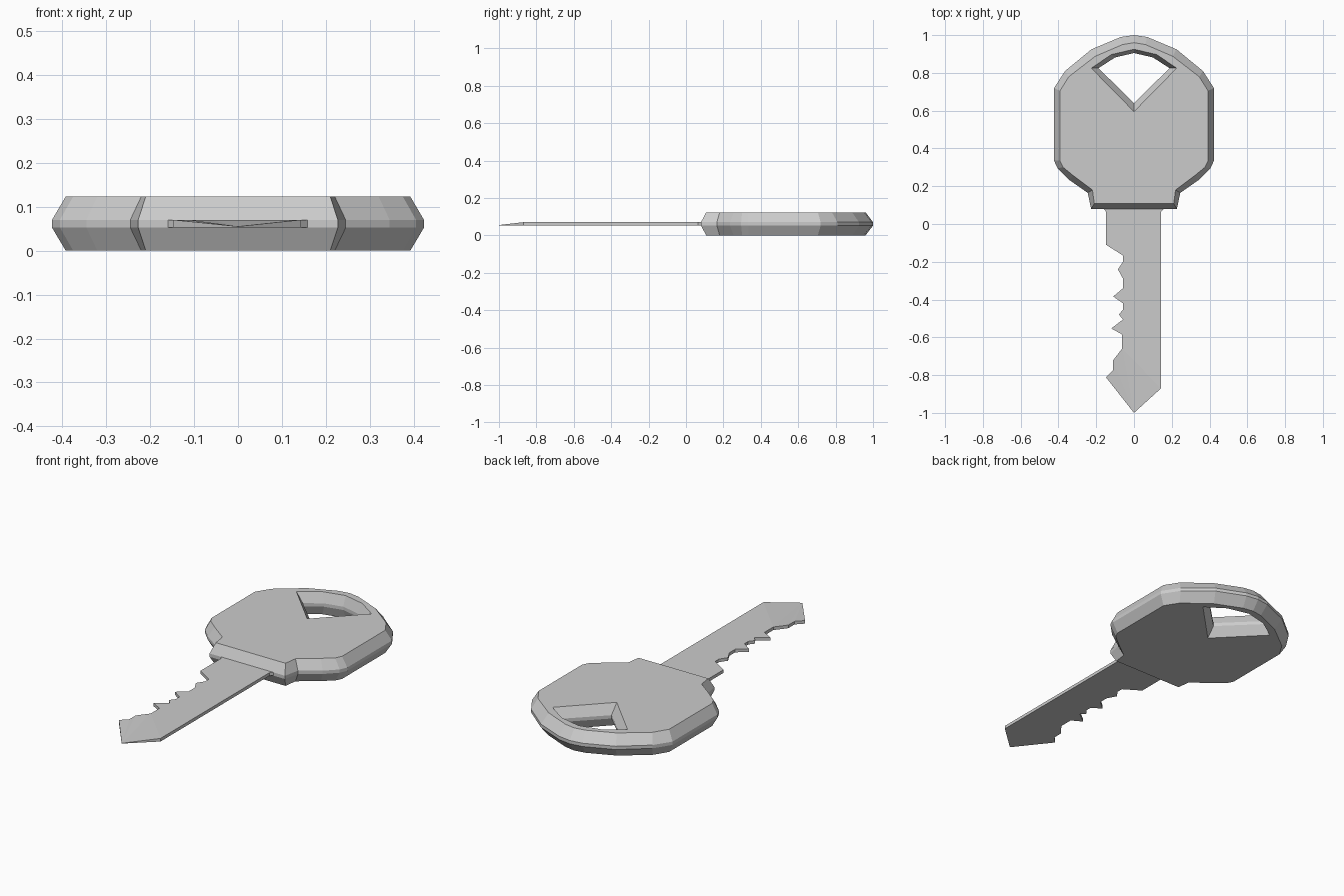
import bpy
import bmesh

cube = bpy.data.objects.get("Cube")
if cube:
    bpy.data.objects.remove(cube)

GREY = (0.6, 0.6, 0.6, 1.0)
metal = bpy.data.materials.new("light grey metal")
metal.use_nodes = True
metal.diffuse_color = GREY
shader = next(n for n in metal.node_tree.nodes if n.type == "BSDF_PRINCIPLED")
shader.inputs["Base Color"].default_value = GREY


def finish(bm, name):
    bmesh.ops.recalc_face_normals(bm, faces=bm.faces[:])
    mesh = bpy.data.meshes.new(name)
    bm.to_mesh(mesh)
    bm.free()
    mesh.materials.append(metal)
    obj = bpy.data.objects.new(name, mesh)
    bpy.context.collection.objects.link(obj)
    return obj


def mirrored(half):
    """Complete a half outline running from the lower to the upper centre."""
    return half + [(-x, y) for x, y in reversed(half) if x > 0]


def ring(bm, outline, z):
    return [bm.verts.new((x, y, z)) for x, y in outline]


def walls(bm, low, high):
    for i in range(len(low)):
        bm.faces.new((low[i - 1], low[i], high[i], high[i - 1]))


def cap(bm, *rings):
    """Fill between an outer ring and an optional hole ring."""
    edges = []
    for r in rings:
        for i in range(len(r)):
            edges.append(bm.edges.get((r[i - 1], r[i])))
    bmesh.ops.triangle_fill(bm, edges=edges, use_beauty=True)


# Bow: widest around its middle, chamfered to both flat sides
rim = mirrored([(.227, .08), (.245, .165), (.345, .235), (.405, .295), (.423, .335),
                (.423, .72), (.365, .81), (.225, .925), (.07, .99), (0, 1)])
flat = mirrored([(.21, .108), (.22, .18), (.32, .255), (.375, .3), (.392, .335),
                 (.392, .705), (.345, .78), (.205, .888), (.06, .95), (0, .96)])
# Hanging hole: a V closed by an arch, narrowest in the middle
hole_mid = mirrored([(0, .64), (.188, .825), (.1, .882), (0, .905)])
hole_flat = mirrored([(0, .595), (.226, .825), (.12, .897), (0, .925)])

HEIGHTS = (0, .052, .07, .123)
bm = bmesh.new()
outer = [ring(bm, o, z) for o, z in zip((flat, rim, rim, flat), HEIGHTS)]
inner = [ring(bm, o, z) for o, z in zip((hole_flat, hole_mid, hole_mid, hole_flat), HEIGHTS)]
for rings in (outer, inner):
    for low, high in zip(rings, rings[1:]):
        walls(bm, low, high)
for k in (0, -1):
    cap(bm, outer[k], inner[k])
finish(bm, "key_bow")

# Blade: notched on the right edge, thinning to a point
teeth = [(-.058, -.167), (-.058, -.2), (-.085, -.24), (-.058, -.29), (-.058, -.34),
         (-.11, -.384), (-.058, -.42), (-.058, -.452), (-.08, -.48), (-.058, -.505),
         (-.12, -.553), (-.063, -.585), (-.063, -.66)]
tip_side = [(-.111, -.722), (-.111, -.775), (-.148, -.812)]
root = [(.143, -.87), (.143, .065), (.165, .087), (.165, .12),
        (-.165, .12), (-.165, .087), (-.148, .065), (-.148, -.11)]
body = root + teeth
outline = body + tip_side + [(0, -1)]

bm = bmesh.new()
low = ring(bm, outline, .053)
high = ring(bm, outline, .07)
tip = high[-1]
tip.co.z = .055
walls(bm, low, high)
bm.faces.new(low)
bm.faces.new(high[:len(body)])
# Sloping facets fan out from the tip
fan = high[len(body) - 1:-1]
for a, b in zip(fan, fan[1:]):
    bm.faces.new((tip, a, b))
bm.faces.new((tip, high[0], fan[0]))
finish(bm, "key_blade")
